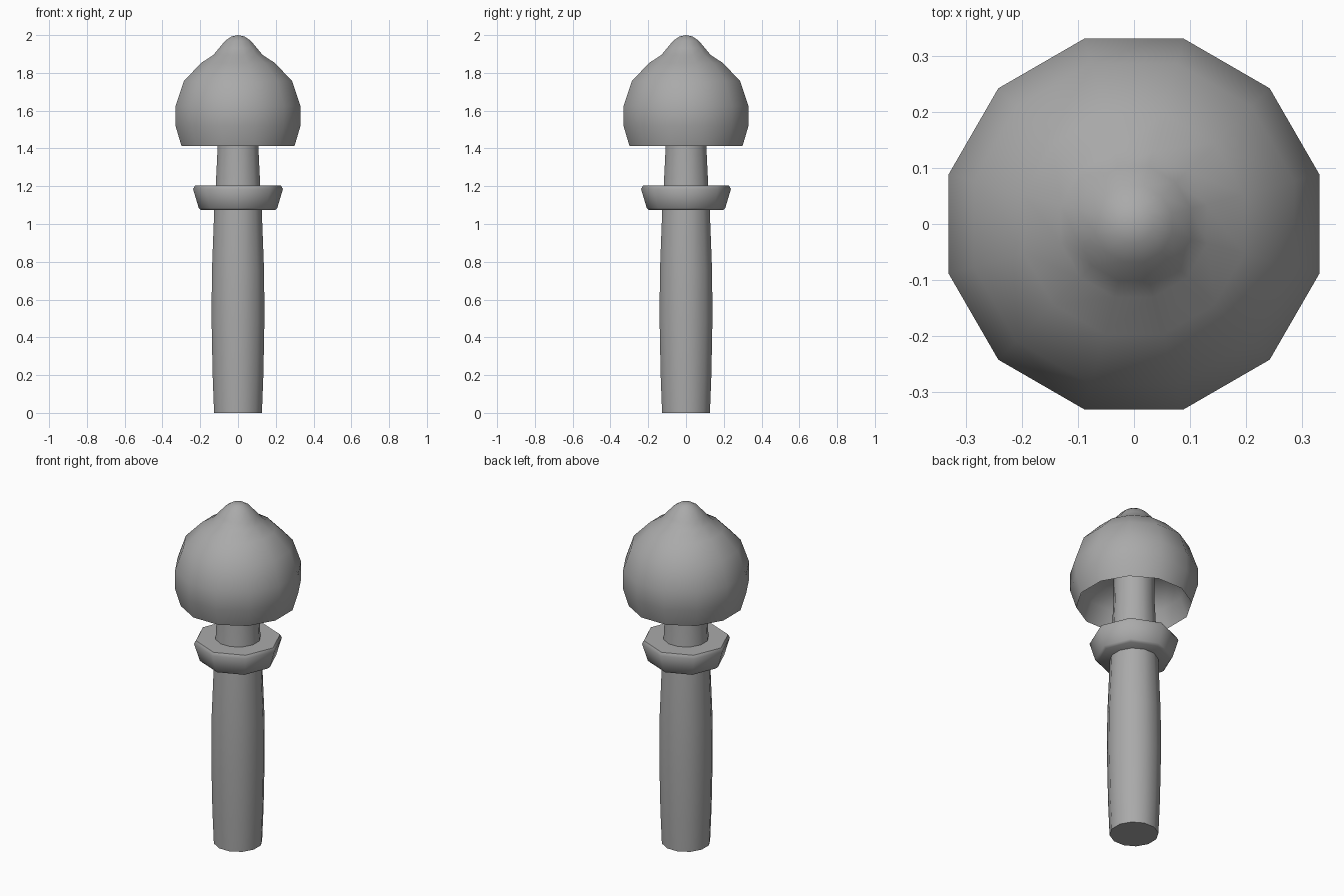
import bpy
import bmesh
import math

cube = bpy.data.objects.get("Cube")
if cube:
    bpy.data.objects.remove(cube, do_unlink=True)

grey = bpy.data.materials.new("plain grey")
grey.use_nodes = True
COLOUR = (0.4, 0.4, 0.4, 1)
grey.diffuse_color = COLOUR
grey.node_tree.nodes["Principled BSDF"].inputs["Base Color"].default_value = COLOUR


def lathe(name, profile, sides, offset, sharp):
    """Revolve (radius, height) pairs; a zero radius becomes a pole, other ends are capped."""
    bm = bmesh.new()
    rings = []
    for r, z in profile:
        if r == 0:
            rings.append([bm.verts.new((0, 0, z))] * sides)
            continue
        angles = [offset + math.tau * i / sides for i in range(sides)]
        rings.append([bm.verts.new((r * math.cos(a), r * math.sin(a), z)) for a in angles])
    for low, high in zip(rings, rings[1:]):
        for i in range(sides):
            j = (i + 1) % sides
            corners = dict.fromkeys((low[i], low[j], high[j], high[i]))
            bm.faces.new(list(corners))
    for ring in (rings[0], rings[-1]):
        if len(set(ring)) > 1:
            bm.faces.new(ring)
    bmesh.ops.recalc_face_normals(bm, faces=bm.faces[:])
    mesh = bpy.data.meshes.new(name)
    bm.to_mesh(mesh)
    bm.free()
    mesh.materials.append(grey)
    obj = bpy.data.objects.new(name, mesh)
    bpy.context.collection.objects.link(obj)
    bpy.ops.object.select_all(action='DESELECT')
    obj.select_set(True)
    bpy.context.view_layer.objects.active = obj
    bpy.ops.object.shade_smooth_by_angle(angle=math.radians(sharp))
    return obj


HALF = math.pi / 12  # flats of the twelve-sided parts face the axes

# Gently swelling handle that narrows into the neck under the cap
lathe("stem", [(0.131, 0), (0.139, 0.2), (0.145, 0.5), (0.143, 0.75), (0.13, 1.08),
               (0.122, 1.2), (0.111, 1.42), (0.108, 1.66)], 12, HALF, 40)

# Flared ring with softened rims
lathe("collar", [(0.195, 1.073), (0.208, 1.085), (0.238, 1.185), (0.228, 1.203)],
      8, 0, 50)

# Domed cap with a hollow underside and a rounded tip
lathe("cap", [(0, 1.62), (0.2, 1.6), (0.275, 1.52), (0.31, 1.414), (0.342, 1.518), (0.342, 1.624),
              (0.296, 1.757), (0.203, 1.852), (0.135, 1.895), (0.105, 1.93), (0.07, 1.97),
              (0.035, 1.993), (0, 2)], 12, HALF, 60)
